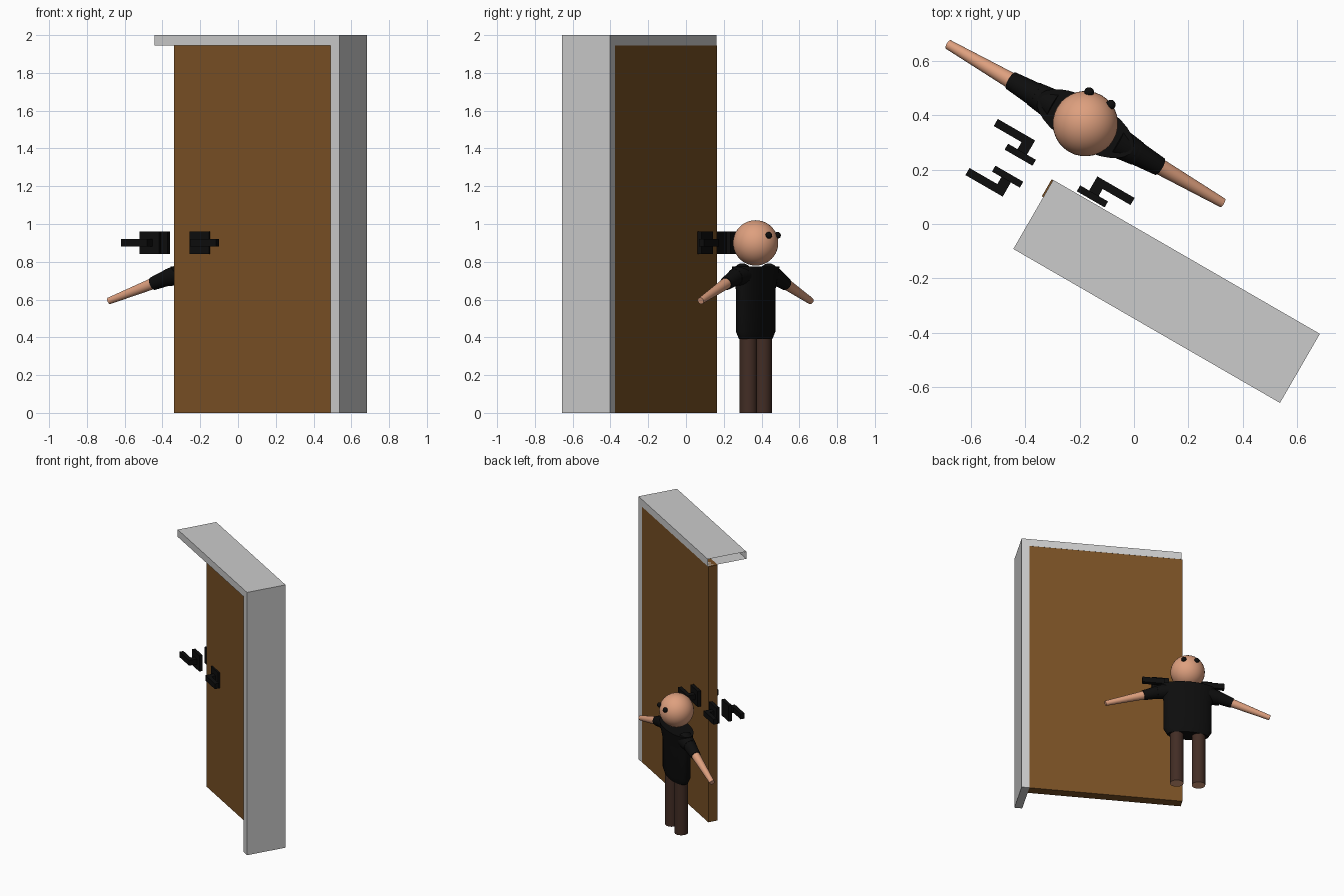
import bpy, bmesh
from math import radians, cos, sin, pi
from mathutils import Matrix, Vector

cube = bpy.data.objects.get("Cube")
if cube:
    bpy.data.objects.remove(cube, do_unlink=True)

TURN = Matrix.Rotation(radians(-30), 4, 'Z')
WALL = Vector((0, 0, 0))
HANDLES = Vector((-0.336, -0.035, 0))
PERSON = Vector((-0.339, 0.23, 0))


def material(name, r, g, b):
    m = bpy.data.materials.new(name)
    m.use_nodes = True
    m.diffuse_color = (r, g, b, 1)
    bsdf = m.node_tree.nodes["Principled BSDF"]
    bsdf.inputs["Base Color"].default_value = (r, g, b, 1)
    bsdf.inputs["Roughness"].default_value = 0.8
    return m


GREY = material("frame grey", 0.6, 0.6, 0.6)
BROWN = material("door brown", 0.19, 0.08, 0.018)
BLACK = material("black", 0.004, 0.004, 0.004)
SKIN = material("skin", 0.73, 0.35, 0.21)
TROUSER = material("trouser brown", 0.055, 0.026, 0.018)


def finish(name, bm, origin, mats, mirror="", smooth=False):
    """Turn a bmesh into an object, mirrored about its own origin."""
    bmesh.ops.recalc_face_normals(bm, faces=bm.faces)
    mesh = bpy.data.meshes.new(name)
    bm.to_mesh(mesh)
    bm.free()
    for m in mats:
        mesh.materials.append(m)
    if smooth:
        for p in mesh.polygons:
            p.use_smooth = True
        mesh.set_sharp_from_angle(angle=radians(40))
    obj = bpy.data.objects.new(name, mesh)
    bpy.context.collection.objects.link(obj)
    obj.matrix_world = TURN @ Matrix.Translation(origin)
    if mirror:
        mod = obj.modifiers.new("Mirror", 'MIRROR')
        mod.use_axis = ['X' in mirror, 'Y' in mirror, False]
        mod.use_mirror_merge = False
    return obj


def add_box(bm, x, y, z):
    size = [b - a for a, b in (x, y, z)]
    mid = [(a + b) / 2 for a, b in (x, y, z)]
    bmesh.ops.create_cube(bm, size=1, matrix=Matrix.Translation(mid) @ Matrix.Diagonal((*size, 1)))


def add_limb(bm, a, b, ra, rb, sides=24):
    """Tapered cylinder from point a to point b."""
    a, b = Vector(a), Vector(b)
    d = b - a
    rot = d.to_track_quat('Z', 'Y').to_matrix().to_4x4()
    bmesh.ops.create_cone(bm, cap_ends=True, segments=sides, radius1=ra, radius2=rb,
                          depth=d.length, matrix=Matrix.Translation((a + b) / 2) @ rot)


# Door frame: one post and a top, extruded from an L profile, open at the free end
LEFT, INNER, OUTER, UNDER, TOP = -0.338, 0.738, 0.793, 1.945, 2.0
bm = bmesh.new()
profile = [(LEFT, TOP), (OUTER, TOP), (OUTER, 0), (INNER, 0), (INNER, UNDER), (LEFT, UNDER)]
face = bm.faces.new([bm.verts.new((x, -0.301, z)) for x, z in profile])
new = bmesh.ops.extrude_face_region(bm, geom=[face])["geom"]
bmesh.ops.translate(bm, verts=[g for g in new if isinstance(g, bmesh.types.BMVert)], vec=(0, 0.293, 0))
bmesh.ops.recalc_face_normals(bm, faces=bm.faces)
free_end = [f for f in bm.faces if all(abs(v.co.x - LEFT) < 1e-4 for v in f.verts)]
bmesh.ops.delete(bm, geom=free_end, context='FACES_ONLY')
finish("door_frame", bm, WALL, [GREY])

# Door leaf
bm = bmesh.new()
add_box(bm, (-0.344, INNER), (-0.081, -0.009), (0, UNDER))
finish("door", bm, WALL, [BROWN])

# Handles: back plate, stem and lever, repeated on both sides and both ends
bm = bmesh.new()
add_box(bm, (0.094, 0.212), (0.034, 0.059), (0.84, 0.96))
add_box(bm, (0.132, 0.172), (0.055, 0.095), (0.88, 0.92))
add_box(bm, (0.132, 0.29), (0.089, 0.119), (0.88, 0.92))
finish("door_handles", bm, HANDLES, [BLACK], "XY")

# Head and eyes
bm = bmesh.new()
bmesh.ops.create_uvsphere(bm, u_segments=32, v_segments=20, radius=0.12,
                          matrix=Matrix.Translation((0, 0, 0.9)))
finish("head", bm, PERSON, [SKIN], smooth=True)
bm = bmesh.new()
bmesh.ops.create_uvsphere(bm, u_segments=16, v_segments=10, radius=0.018,
                          matrix=Matrix.Translation((0.046, 0.107, 0.94)))
finish("eyes", bm, PERSON, [BLACK], "X", True)

# Shirt body: oval rings from hem to flat shoulders
bm = bmesh.new()
SIDES = 32
rings = []
for z, a, b in [(0.39, 0.145, 0.058), (0.43, 0.17, 0.07), (0.65, 0.17, 0.07),
                (0.73, 0.19, 0.085), (0.775, 0.2, 0.09)]:
    angles = [2 * pi * i / SIDES for i in range(SIDES)]
    rings.append([bm.verts.new((a * cos(t), b * sin(t), z)) for t in angles])
for low, high in zip(rings, rings[1:]):
    for i in range(SIDES):
        j = (i + 1) % SIDES
        bm.faces.new((low[i], low[j], high[j], high[i]))
bm.faces.new(rings[0])
bm.faces.new(rings[-1])
finish("shirt_body", bm, PERSON, [BLACK], smooth=True)

# Sleeves and arms
bm = bmesh.new()
add_limb(bm, (0.13, 0, 0.735), (0.22, 0, 0.717), 0.058, 0.046)
add_limb(bm, (0.2, 0, 0.724), (0.315, 0, 0.684), 0.046, 0.035)
finish("sleeves", bm, PERSON, [BLACK], "X", True)
bm = bmesh.new()
add_limb(bm, (0.29, 0, 0.693), (0.582, 0, 0.593), 0.031, 0.018)
finish("arms", bm, PERSON, [SKIN], "X", True)

# Legs with bare soles
bm = bmesh.new()
add_limb(bm, (0.077, 0, 0), (0.077, 0, 0.42), 0.047, 0.047)
bmesh.ops.recalc_face_normals(bm, faces=bm.faces)
for f in bm.faces:
    f.material_index = 1 if f.normal.z < -0.9 else 0
finish("legs", bm, PERSON, [TROUSER, SKIN], "X", True)
